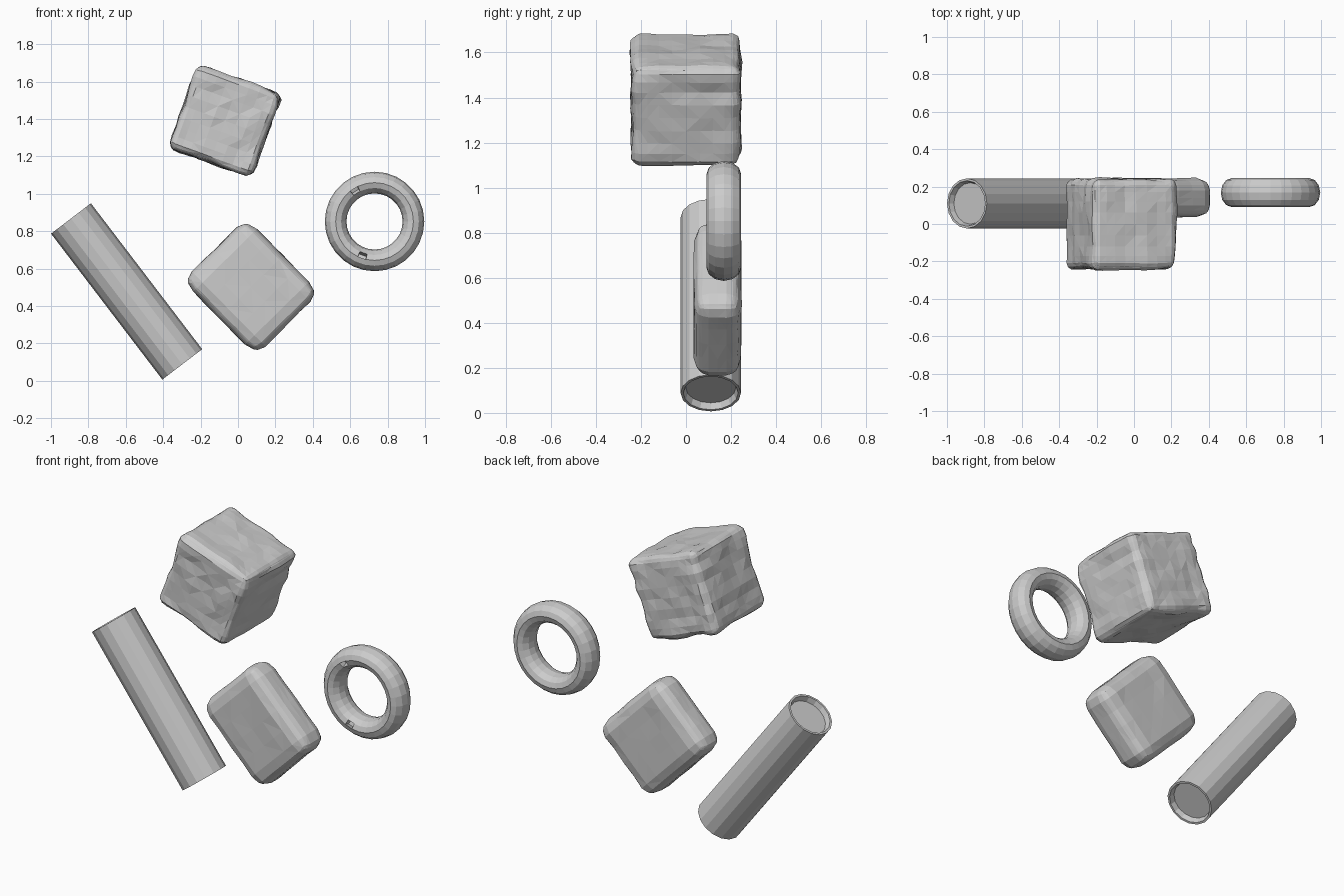
import bpy, bmesh, math
from mathutils import Vector, Matrix, noise

if "Cube" in bpy.data.objects:
    bpy.data.objects.remove(bpy.data.objects["Cube"])


def finish(bm, name, loc, angle=0.0):
    """Turn about the y axis, place, and make an object."""
    bmesh.ops.recalc_face_normals(bm, faces=bm.faces)
    bm.transform(Matrix.Translation(loc) @ Matrix.Rotation(math.radians(angle), 4, 'Y'))
    me = bpy.data.meshes.new(name)
    bm.to_mesh(me)
    bm.free()
    ob = bpy.data.objects.new(name, me)
    bpy.context.collection.objects.link(ob)
    return ob


def rounded_block(size, radius, cuts, wobble):
    """Subdivided box with rounded edges and an uneven hand-cut surface."""
    bm = bmesh.new()
    bmesh.ops.create_cube(bm, size=2.0)
    bmesh.ops.subdivide_edges(bm, edges=bm.edges[:], cuts=cuts, use_grid_fill=True)
    half = Vector(size) / 2
    for v in bm.verts:
        # pull grid lines toward the borders so the rounding has enough points
        p = Vector([math.sin(c * math.pi / 2) * h for c, h in zip(v.co, half)])
        core = Vector([max(-h + radius, min(h - radius, c)) for c, h in zip(p, half)])
        n = (p - core).normalized()
        w = noise.noise(Vector((p.x * 9, p.y * 7, p.z * 13))) * wobble
        v.co = core + n * (radius + w)
    bmesh.ops.triangulate(bm, faces=bm.faces[:])
    return bm


# Rippled cube at the top
finish(rounded_block((0.475, 0.482, 0.475), 0.045, 11, 0.014),
       "rippled_cube", (-0.07, 1.39, 0.0) and (-0.07, 0.0, 1.39), 20)

# Smooth rounded slab
finish(rounded_block((0.56, 0.21, 0.48), 0.075, 7, 0.006),
       "rounded_slab", (0.07, 0.14, 0.503), 45.5)

# Ring, thicker in depth than in its radial width
bm = bmesh.new()
N, M = 28, 12
R, A, B = 0.208, 0.058, 0.077
rows = []
for i in range(N):
    t = 2 * math.pi * i / N
    row = []
    for j in range(M):
        s = 2 * math.pi * j / M
        r = R + A * math.cos(s)
        row.append(bm.verts.new((r * math.cos(t), B * math.sin(s), r * math.sin(t))))
    rows.append(row)
for i in range(N):
    for j in range(M):
        a, b = rows[i], rows[(i + 1) % N]
        k = (j + 1) % M
        bm.faces.new((a[j], a[k], b[k], b[j]))
bmesh.ops.recalc_face_normals(bm, faces=bm.faces[:])
# two small pits on the front of the ring
for x, z in ((-0.11, 0.14), (-0.045, -0.19)):
    target = Vector((x, -0.07, z))
    f = min(bm.faces, key=lambda q: (q.calc_center_median() - target).length)
    n = f.normal.copy()
    res = bmesh.ops.extrude_discrete_faces(bm, faces=[f])
    for v in res["faces"][0].verts:
        v.co -= n * 0.04
finish(bm, "ring", (0.73, 0.168, 0.852))

# Slanted cylinder with a shallow recess in each end
top, bottom = Vector((-0.893, 0.11, 0.868)), Vector((-0.298, 0.11, 0.088))
h = (top - bottom).length / 2
profile = [(0.111, h - 0.03), (0.122, h), (0.134, h),
           (0.134, -h), (0.122, -h), (0.111, -h + 0.03)]
bm = bmesh.new()
S = 16
rings = [[bm.verts.new((r * math.cos(2 * math.pi * i / S),
                        r * math.sin(2 * math.pi * i / S), z)) for i in range(S)]
         for r, z in profile]
for a, b in zip(rings, rings[1:]):
    for i in range(S):
        k = (i + 1) % S
        bm.faces.new((a[i], a[k], b[k], b[i]))
bm.faces.new(rings[0])
bm.faces.new(rings[-1])
d = top - bottom
finish(bm, "slanted_cylinder", (top + bottom) / 2, math.degrees(math.atan2(d.x, d.z)))
